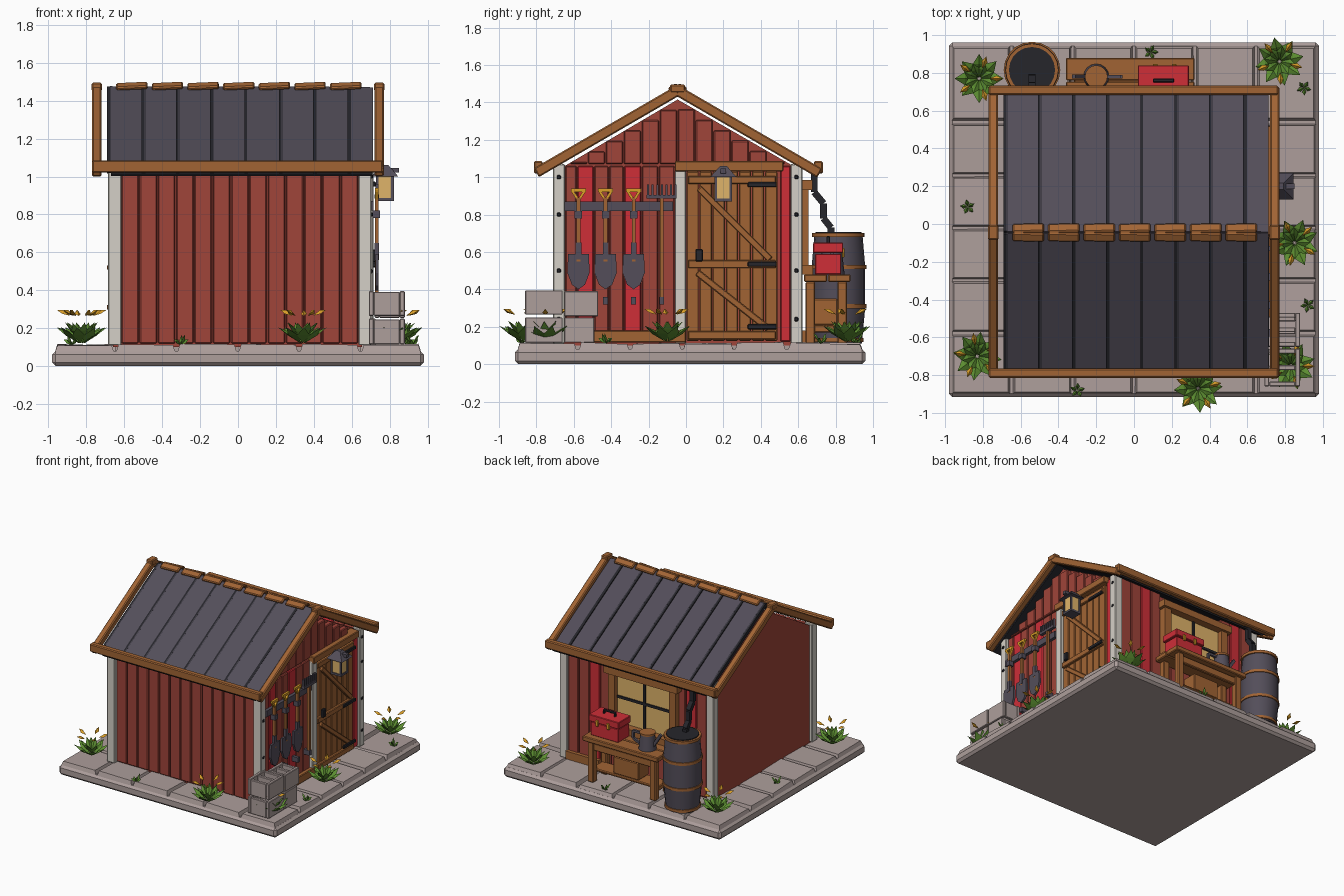
import bpy, bmesh, math, random
from mathutils import Vector, Matrix

if "Cube" in bpy.data.objects:
    bpy.data.objects.remove(bpy.data.objects["Cube"])
random.seed(4)

def colour(name, *rgb):
    m = bpy.data.materials.new(name)
    m.diffuse_color = [(c / 255) ** 2.2 for c in rgb] + [1]
    m.use_nodes = True
    m.node_tree.nodes["Principled BSDF"].inputs["Base Color"].default_value = m.diffuse_color
    return m

RED = colour("barn red", 158, 70, 60)
BRIGHT = colour("bright red", 205, 50, 58)
WOOD = colour("wood", 160, 100, 55)
SLATE = colour("slate metal", 84, 79, 90)
BLACK = colour("black iron", 42, 42, 47)
WHITE = colour("white paint", 212, 207, 198)
STONE = colour("stone", 172, 157, 154)
GREEN = colour("leaf green", 92, 140, 52)
GOLD = colour("gold", 218, 158, 45)
GLASS = colour("warm glass", 222, 178, 105)

def beam(bm, p0, p1, w, t, side=None, mi=0):
    """Box from p0 to p1, w wide along side, t thick."""
    p0, p1 = Vector(p0), Vector(p1)
    d = (p1 - p0).normalized()
    s = Vector(side or ((0, 1, 0) if abs(d.x) > .9 else (1, 0, 0)))
    s = (s - d * s.dot(d)).normalized()
    m = Matrix((s, d.cross(s), d)).transposed().to_4x4()
    m.translation = (p0 + p1) / 2
    r = bmesh.ops.create_cube(bm, size=1, matrix=m @ Matrix.Diagonal((w, t, (p1 - p0).length, 1)))
    for f in {f for v in r["verts"] for f in v.link_faces}:
        f.material_index = mi

def box(bm, x0, x1, y0, y1, z0, z1, mi=0):
    beam(bm, ((x0 + x1) / 2, (y0 + y1) / 2, z0), ((x0 + x1) / 2, (y0 + y1) / 2, z1), x1 - x0, y1 - y0, None, mi)

def cone(bm, c, r0, r1, z0, z1, n=16, mi=0, rot=0):
    m = Matrix.Translation((c[0], c[1], (z0 + z1) / 2)) @ Matrix.Rotation(rot, 4, 'Z')
    r = bmesh.ops.create_cone(bm, cap_ends=True, segments=n, radius1=r0, radius2=r1, depth=z1 - z0, matrix=m)
    for f in {f for v in r["verts"] for f in v.link_faces}:
        f.material_index = mi

def prism(bm, pts, x0, x1, mi=0):
    """Extrude a (y, z) outline along x."""
    f = bm.faces.new([bm.verts.new((x0, y, z)) for y, z in pts])
    r = bmesh.ops.extrude_face_region(bm, geom=[f])
    vs = [v for v in r["geom"] if isinstance(v, bmesh.types.BMVert)]
    bmesh.ops.translate(bm, vec=(x1 - x0, 0, 0), verts=vs)
    for g in {g for v in vs for g in v.link_faces} | {f}:
        g.material_index = mi

def done(bm, name, *mats, bevel=0, smooth=False, closed=True):
    if closed:
        bmesh.ops.recalc_face_normals(bm, faces=bm.faces)
    me = bpy.data.meshes.new(name)
    bm.to_mesh(me)
    bm.free()
    for m in mats:
        me.materials.append(m)
    ob = bpy.data.objects.new(name, me)
    bpy.context.collection.objects.link(ob)
    if bevel:
        b = ob.modifiers.new("bevel", 'BEVEL')
        b.width, b.segments = bevel, 1
    if smooth:
        bpy.context.view_layer.objects.active = ob
        ob.select_set(True)
        bpy.ops.object.shade_smooth_by_angle(angle=math.radians(40))
        ob.select_set(False)

new = bmesh.new
RY = -.045                                   # ridge position
def under(y): return 1.42 - .58 * abs(y - RY)  # underside of the roof

# Foundation slab and perimeter pavers
b = new(); box(b, -.98, .98, -.915, .96, 0, .08)
done(b, "foundation", STONE, bevel=.018)
b = new()
def paver(x0, x1, y0, y1):
    c = ((x0 + x1) / 2, (y0 + y1) / 2, 0)
    r = bmesh.ops.create_cube(b, size=1, matrix=Matrix.Translation((c[0], c[1], .085)) @ Matrix.Diagonal((x1 - x0, y1 - y0, .05, 1)))
    for v in r["verts"]:
        if v.co.z > .09:
            v.co.x += (c[0] - v.co.x) * .1
            v.co.y += (c[1] - v.co.y) * .1
            v.co.z += random.uniform(-.006, .008)
for i in range(6):
    x = -.97 + i * .3235
    for y0, y1 in ((-.905, -.58), (.54, .95)):
        paver(x, x + .32, y0, y1)
for i in range(4):
    y = -.575 + i * .278
    for x0, x1 in ((-.97, -.62), (.62, .97)):
        paver(x0, x1, y, y + .275)
box(b, -.65, .65, -.6, .56, .07, .105)
done(b, "pavers", STONE)

# Shed body with pentagonal section
b = new()
prism(b, [(-.665, .1), (.59, .1), (.59, 1.05), (RY, 1.415), (-.665, 1.05)], -.66, .655)
done(b, "shed_body", RED)

# Vertical planks: front, back, right side, right gable
b = new()
for i in range(13):
    x = -.615 + i * .0965
    box(b, x, x + .091, -.688, -.65, .12, 1.06)
    if not -.36 < x + .045 < .25:
        box(b, x, x + .091, .57, .612, .12, 1.06, i % 3 == 1)
    else:
        box(b, x, x + .091, .57, .612, .12, .5)
for i, (y, w) in enumerate([(-.645, .06), (-.58, .085), (-.49, .075), (-.41, .075), (-.33, .09), (-.235, .085), (-.145, .085), (.505, .055)]):
    box(b, .64, .69, y, y + w, .12, 1.06, i in (1, 4, 7))
for i in range(12):
    y = -.62 + i * .096
    top = min(under(y), under(y + .091)) - .005
    if top > 1.08:
        box(b, .64, .69, y, y + .091, 1.07, top)
done(b, "wall_planks", RED, BRIGHT, bevel=.007)

# White corner posts, door post and bolts
b = new()
for x in (-.65, .67):
    for y in (-.68, .59):
        box(b, x - .035, x + .035, y - .032, y + .032, .11, 1.07)
box(b, .65, .715, -.06, 0, .11, 1.05)
for y in (-.68, .59):
    for z in (.24, .5, .8, 1.0):
        beam(b, (.7, y, z), (.712, y, z), .022, .022, None, 1)
done(b, "posts", WHITE, BLACK, bevel=.005)

# Roof sheets, seams, trim and ridge caps
b = new()
for s, ye in ((-1, -.79), (1, .705)):
    ze = 1.465 - .58 * abs(ye - RY)
    for i in range(8):
        x = -.59 + i * .181
        w = .172 if i < 7 else .12
        x -= (.172 - w) / 2
        beam(b, (x, RY, 1.465), (x, ye, ze), w, .018, (1, 0, -.06))
        beam(b, (x - w / 2 - .004, RY, 1.463), (x - w / 2 - .004, ye, ze - .002), .02, .03, None, 1)
    beam(b, (.02, RY, 1.44), (.02, ye, ze - .025), 1.38, .012, None, 1)
done(b, "roof_sheets", SLATE, BLACK)
b = new()
for x in (-.745, .745):
    for ye in (-.8, .715):
        beam(b, (x, RY, 1.462), (x, ye, 1.462 - .58 * abs(ye - RY)), .05, .055)
    box(b, x - .027, x + .027, RY - .04, RY + .04, 1.45, 1.495)
for y in (-.79, .708):
    box(b, -.77, .765, y - .024, y + .024, 1.02, 1.085)
for i in range(7):
    x = -.56 + i * .188
    for s in (-1, 1):
        beam(b, (x, RY, 1.49), (x, RY + s * .045, 1.464), .165, .022, (1, 0, .06))
done(b, "roof_trim", WOOD, bevel=.007)

# Door with braces and iron fittings
b = new()
for i in range(7):
    y = .003 + i * .07
    box(b, .65, .695, y, y + .065, .125, 1.03)
for z in (.155, .535, .985):
    box(b, .69, .715, .01, .48, z - .022, z + .022)
beam(b, (.703, .06, .49), (.703, .44, .19), .024, .035)
beam(b, (.703, .07, .94), (.703, .45, .56), .024, .035)
box(b, .65, .73, -.06, .52, 1.03, 1.085)
box(b, .65, .72, -.5, 0, .115, .18)
for z in (.2, .535, .96):
    box(b, .71, .727, .33, .485, z - .014, z + .014, 1)
box(b, .71, .735, .05, .09, .55, .615, 1)
done(b, "door", WOOD, BLACK, bevel=.005)

# Wall lantern
L = (.775, .2)
b = new()
cone(b, L, .1, .025, 1.0, 1.06, 4, 0, math.pi / 4)
box(b, .735, .815, .16, .24, .885, 1.0, 1)
box(b, .728, .822, .153, .247, .87, .887)
for x in (.735, .815):
    for y in (.16, .24):
        box(b, x - .007, x + .007, y - .007, y + .007, .88, 1.0)
box(b, .7, .85, .185, .215, 1.02, 1.045)
done(b, "lantern", SLATE, GLASS)

# Tool rack with three shovels and a rake
b = new()
box(b, .69, .715, -.65, -.07, .82, .87)
done(b, "tool_rack", SLATE)
b = new()
for y in (-.575, -.43, -.28):
    beam(b, (.732, y, .55), (.732, y, .89), .02, .02)
    for s in (-1, 1):
        beam(b, (.732, y, .875), (.732, y + s * .035, .93), .018, .014, None, 1)
    beam(b, (.732, y - .04, .93), (.732, y + .04, .93), .018, .018, (1, 0, 0), 1)
    box(b, .72, .744, y - .015, y + .015, .56, .65, 2)
    prism(b, [(y - .055, .59), (y + .055, .59), (y + .06, .49), (y + .035, .425), (y, .4), (y - .035, .425), (y - .06, .49)], .724, .742, 2)
    box(b, .71, .75, y - .02, y + .02, .78, .82, 2)
beam(b, (.732, -.13, .33), (.732, -.13, .9), .02, .02)
box(b, .72, .745, -.21, -.05, .885, .905, 2)
for i in range(7):
    box(b, .725, .742, -.208 + i * .0245, -.197 + i * .0245, .9, .96, 2)
for y in (-.43, -.28, -.13):
    box(b, .69, .745, y - .013, y + .013, .32, .36, 2)
done(b, "hand_tools", WOOD, GOLD, SLATE)

# Back window: glass, frame and glazing bars
b = new()
box(b, -.32, .2, .59, .615, .52, .95)
box(b, -.32, .2, .61, .625, .73, .75, 2)
box(b, -.07, -.05, .61, .625, .5, .95, 2)
for x in (-.335, .215):
    box(b, x - .03, x + .03, .59, .655, .5, .97, 1)
box(b, -.39, .27, .59, .675, .93, .985, 1)
box(b, -.39, .27, .59, .68, .48, .53, 1)
box(b, .34, .64, .6, .64, .115, .18, 1)
done(b, "back_window", GLASS, WOOD, BLACK)

# Workbench and crate
b = new()
box(b, -.36, .32, .63, .755, .44, .48)
box(b, -.36, .32, .76, .88, .44, .48)
for x in (-.3, .26):
    for y in (.665, .835):
        box(b, x - .026, x + .026, y - .026, y + .026, .11, .44)
    box(b, x - .018, x + .018, .66, .84, .17, .21)
box(b, -.3, .26, .82, .85, .37, .43)
box(b, -.3, .26, .68, .82, .19, .21)
box(b, -.14, .09, .68, .81, .21, .35)
done(b, "workbench", WOOD, bevel=.006)

# Toolbox
b = new()
box(b, .03, .28, .69, .83, .48, .59)
box(b, .02, .29, .68, .84, .595, .65)
box(b, .1, .21, .75, .77, .67, .685, 1)
for x in (.1, .2):
    box(b, x, x + .012, .75, .77, .64, .68, 1)
    box(b, x, x + .025, .835, .848, .57, .62, 2)
done(b, "toolbox", BRIGHT, BLACK, GOLD, bevel=.004)

# Watering can
b = new()
cone(b, (-.2, .78), .068, .055, .48, .6)
cone(b, (-.2, .78), .06, .06, .6, .615, 16, 1)
beam(b, (-.25, .78, .51), (-.32, .78, .62), .022, .022)
for p, q in (((-.15, .59), (-.07, .59)), ((-.07, .59), (-.07, .53)), ((-.07, .53), (-.14, .5))):
    beam(b, (p[0], .78, p[1]), (q[0], .78, q[1]), .018, .018, (0, 1, 0))
done(b, "watering_can", SLATE, WOOD, smooth=True)

# Rain barrel, hoops and downpipe
B = (-.54, .815)
b = new()
for z0, z1, r0, r1 in ((.11, .3, .125, .143), (.3, .52, .143, .143), (.52, .7, .143, .128)):
    cone(b, B, r0, r1, z0, z1, 20)
for z, r in ((.13, .135), (.31, .15), (.52, .15), (.69, .14)):
    cone(b, B, r, r, z - .011, z + .011, 20, 1)
cone(b, B, .122, .122, .69, .708, 20, 2)
done(b, "rain_barrel", SLATE, WOOD, BLACK, smooth=True)
b = new()
path = [(.685, 1.04), (.685, .92), (.735, .86), (.735, .78), (.775, .73), (.775, .69)]
for p, q in zip(path, path[1:]):
    beam(b, (-.54, *p), (-.54, *q), .036, .036)
done(b, "downpipe", BLACK)

# Hollow masonry blocks
b = new()
def block(x0, x1, y0, y1, z0, z1, t=.026):
    ym = (y0 + y1) / 2
    for x in (x0, x1 - t):
        box(b, x, x + t, y0, y1, z0, z1)
    for y in (y0, ym - t / 2, y1 - t):
        box(b, x0 + t, x1 - t, y, y + t, z0, z1 - .004)
block(.69, .88, -.86, -.66, .115, .25)
block(.70, .88, -.65, -.49, .115, .25)
block(.69, .88, -.86, -.66, .265, .395)
block(.72, .88, -.65, -.47, .255, .39)
done(b, "masonry_blocks", STONE, bevel=.004)

# Plants: folded leaves in rosettes, gold petals above
def leaf(b, c, a, r0, r1, z0, z1, w, mi):
    d, s = Vector((math.cos(a), math.sin(a), 0)), Vector((-math.sin(a), math.cos(a), 0))
    c, up = Vector(c), Vector((0, 0, 1))
    rm, zm = r0 + (r1 - r0) * .55, z0 + (z1 - z0) * .6
    base, tip, mid, l, r = [b.verts.new(c + p) for p in (d * r0 + up * z0, d * r1 + up * z1,
        d * rm + up * (zm + .012), d * rm + s * w + up * (zm - .008), d * rm - s * w + up * (zm - .008))]
    for f in ((base, mid, l), (mid, tip, l), (base, r, mid), (r, tip, mid), (base, l, r), (l, tip, r)):
        b.faces.new(f).material_index = mi

b = new()
for n, (x, y) in enumerate([(-.82, .77), (.77, .86), (.85, -.1), (-.83, -.7), (.34, -.87), (.83, -.75)]):
    c = (x, y, .11)
    for i in range(8):
        leaf(b, c, i * math.tau / 8 + n, .01, .13, .01, .095, .034, 0)
        leaf(b, c, i * math.tau / 8 + n + .4, .005, .085, .03, .12, .026, 0)
    for i in range(5):
        leaf(b, c, i * math.tau / 5 + n, .055, .125, .155, .185, .016, 1)
for n, (x, y) in enumerate([(.09, .91), (.9, .72), (.92, -.43), (-.88, .09), (-.3, -.88)]):
    for i in range(5):
        leaf(b, (x, y, .11), i * math.tau / 5 + n, .0, .04, 0, .03 + .025 * (i % 2), .011, 0)
done(b, "plants", GREEN, GOLD)
